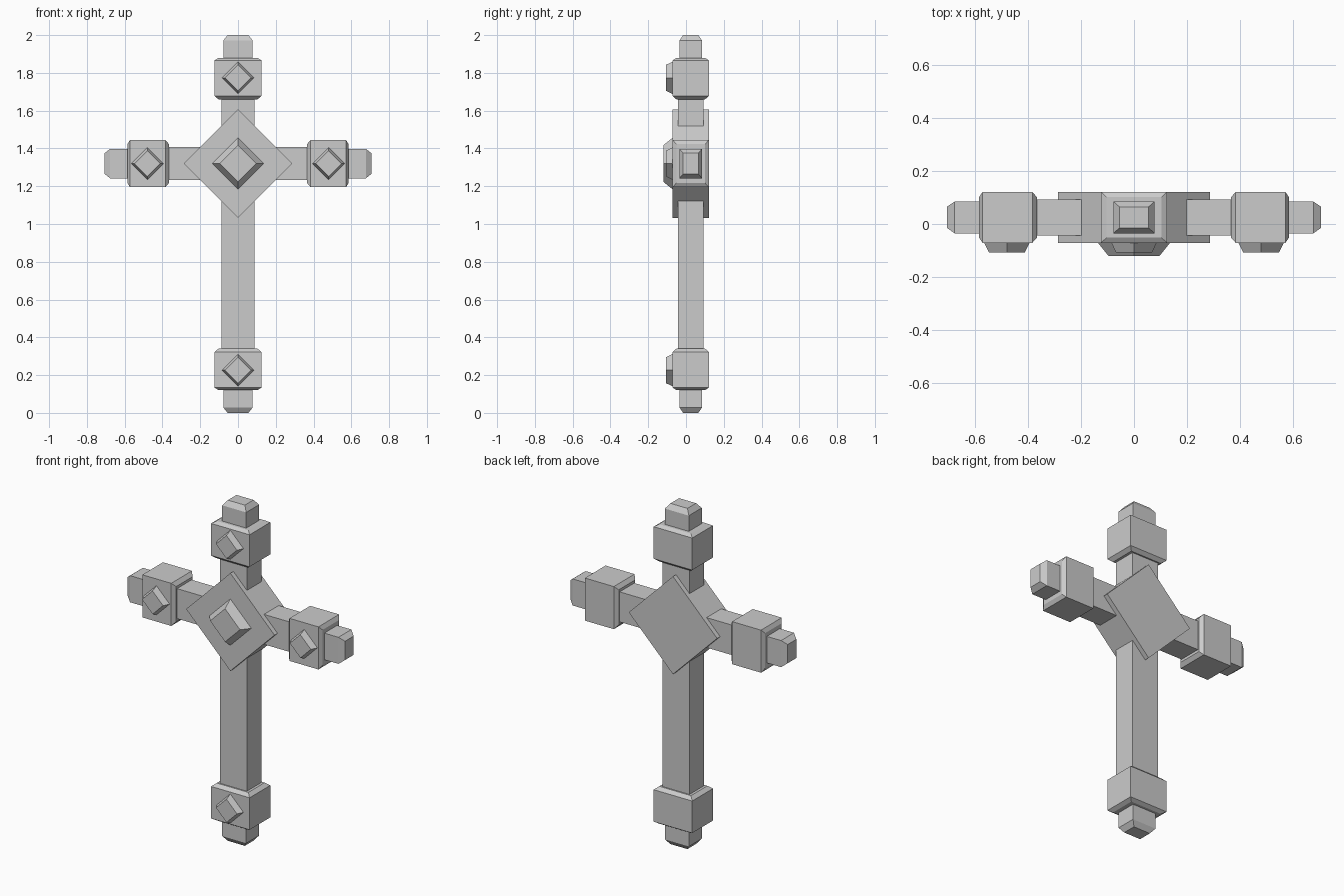
import bpy, bmesh
from math import pi
from mathutils import Matrix

if "Cube" in bpy.data.objects:
    bpy.data.objects.remove(bpy.data.objects["Cube"])

CZ = 1.32      # height of the crossing
CY = 0.025     # depth centre of the bars


def loft(name, sections, matrix):
    """Stack of rectangles (height, half_x, half_y) along local z, capped."""
    bm = bmesh.new()
    rings = [[bm.verts.new((sx * hx, sy * hy, h))
              for sx, sy in ((-1, -1), (1, -1), (1, 1), (-1, 1))]
             for h, hx, hy in sections]
    for a, b in zip(rings, rings[1:]):
        for i in range(4):
            j = (i + 1) % 4
            bm.faces.new((a[i], a[j], b[j], b[i]))
    bm.faces.new(rings[0][::-1])
    bm.faces.new(rings[-1])
    bm.transform(matrix)
    bmesh.ops.recalc_face_normals(bm, faces=bm.faces)
    me = bpy.data.meshes.new(name)
    bm.to_mesh(me)
    bm.free()
    ob = bpy.data.objects.new(name, me)
    bpy.context.collection.objects.link(ob)
    return ob


def gem(name, x, z, base, top, depth):
    """Diamond-shaped stud on the front; sizes are half diagonals."""
    r = 2 ** -0.5
    m = (Matrix.Translation((x, -0.07, z)) @ Matrix.Rotation(pi / 2, 4, 'X')
         @ Matrix.Rotation(pi / 4, 4, 'Z'))
    loft(name, [(-0.01, base * r, base * r), (0, base * r, base * r),
                (depth, top * r, top * r)], m)


# Bars
loft("upright_bar", [(0.2, 0.088, 0.068), (1.8, 0.088, 0.068)],
     Matrix.Translation((0, CY, 0)))
loft("cross_bar", [(-0.5, 0.088, 0.068), (0.5, 0.088, 0.068)],
     Matrix.Translation((0, CY, CZ)) @ Matrix.Rotation(pi / 2, 4, 'Y'))

# Central diamond block and its stud
side = 0.287 * 2 ** -0.5
loft("centre_diamond", [(-0.096, side, side), (0.096, side, side)],
     Matrix.Translation((0, CY, CZ)) @ Matrix.Rotation(pi / 2, 4, 'X')
     @ Matrix.Rotation(pi / 4, 4, 'Z'))
gem("centre_stud", 0, CZ, 0.137, 0.097, 0.05)

# Four arm ends: direction, tilt about y, distance from crossing to tip
ends = {
    "top": (0, 1, 0, 0.68),
    "bottom": (0, -1, pi, 1.32),
    "right": (1, 0, pi / 2, 0.706),
    "left": (-1, 0, -pi / 2, 0.706),
}
for name, (dx, dz, tilt, reach) in ends.items():
    m = Matrix.Translation((0, CY, CZ)) @ Matrix.Rotation(tilt, 4, 'Y')
    # Collar with chamfered ends
    inner = reach - 0.34
    loft(name + "_collar", [
        (inner, 0.103, 0.076), (inner + 0.018, 0.125, 0.096),
        (inner + 0.206, 0.125, 0.096), (inner + 0.219, 0.103, 0.076)], m)
    # Chamfered tip
    loft(name + "_tip", [
        (reach - 0.2, 0.078, 0.06), (reach - 0.029, 0.078, 0.06),
        (reach, 0.055, 0.04)], m)
    # Stud on the collar
    d = reach - 0.226
    gem(name + "_stud", dx * d, CZ + dz * d, 0.086, 0.068, 0.037)
